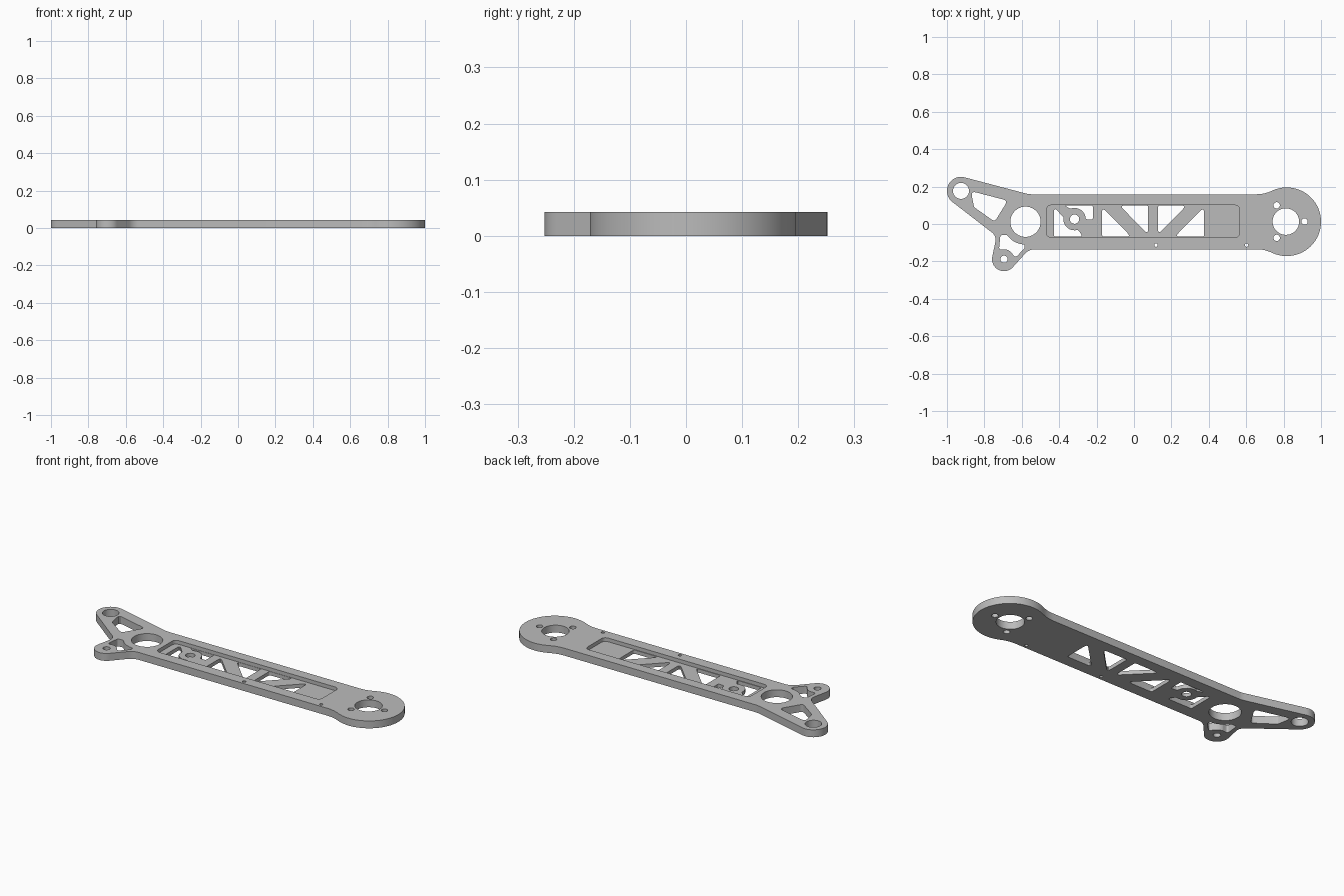
import bpy, bmesh, math
from mathutils import Vector

cube = bpy.data.objects.get("Cube")
if cube:
    bpy.data.objects.remove(cube, do_unlink=True)

THICK = 0.042
FLOOR = 0.021

metal = bpy.data.materials.new("light grey")
metal.use_nodes = True
GREY = (0.5, 0.5, 0.5, 1)
metal.diffuse_color = GREY
metal.node_tree.nodes["Principled BSDF"].inputs["Base Color"].default_value = GREY


def belt(circles, step=0.1):
    """Closed line running tangent round circles; a negative radius is a concave fillet."""
    normals = []
    for i, (x, y, r) in enumerate(circles):
        x2, y2, r2 = circles[(i + 1) % len(circles)]
        d = Vector((x2 - x, y2 - y))
        u = d.normalized()
        a = max(-1, min(1, (r - r2) / d.length))
        normals.append(u * a + Vector((u.y, -u.x)) * math.sqrt(1 - a * a))
    points = []
    for i, (x, y, r) in enumerate(circles):
        start = math.atan2(normals[i - 1].y, normals[i - 1].x)
        end = math.atan2(normals[i].y, normals[i].x)
        sweep = (end - start) % math.tau if r > 0 else -((start - end) % math.tau)
        n = max(2, math.ceil(abs(sweep) / step))
        for k in range(n + 1):
            t = start + sweep * k / n
            points.append((x + r * math.cos(t), y + r * math.sin(t)))
    return points


def rounded(corners, radius, steps=5):
    """Polygon with filleted corners."""
    pts = [Vector(c) for c in corners]
    out = []
    for i, p in enumerate(pts):
        a, b = pts[i - 1] - p, pts[(i + 1) % len(pts)] - p
        half = a.angle(b) / 2
        cut = min(radius / math.tan(half), 0.45 * min(a.length, b.length))
        s, e = p + a.normalized() * cut, p + b.normalized() * cut
        for k in range(steps + 1):
            t = k / steps
            out.append(tuple(s * (1 - t) ** 2 + p * (2 * t * (1 - t)) + e * t * t))
    return out


def circle(x, y, r, n=40):
    return [(x + r * math.cos(math.tau * k / n), y + r * math.sin(math.tau * k / n)) for k in range(n)]


def arc(x, y, r, start, end, n=8):
    angles = [math.radians(start + (end - start) * k / n) for k in range(n + 1)]
    return [(x + r * math.cos(t), y + r * math.sin(t)) for t in angles]


def prism(name, outlines, z0, z1):
    """One object holding an upright prism for each outline."""
    bm = bmesh.new()
    for outline in outlines:
        base = bm.faces.new([bm.verts.new((x, y, z0)) for x, y in outline])
        top = bmesh.ops.extrude_face_region(bm, geom=[base])["geom"]
        bmesh.ops.translate(bm, vec=(0, 0, z1 - z0),
                            verts=[v for v in top if isinstance(v, bmesh.types.BMVert)])
    bmesh.ops.remove_doubles(bm, verts=bm.verts, dist=1e-5)
    bmesh.ops.recalc_face_normals(bm, faces=bm.faces)
    mesh = bpy.data.meshes.new(name)
    bm.to_mesh(mesh)
    bm.free()
    mesh.materials.append(metal)
    obj = bpy.data.objects.new(name, mesh)
    bpy.context.collection.objects.link(obj)
    return obj


# Outer contour: round head, straight bar, long and short mounting ears
arm = prism("arm_plate", [belt([
    (0.8165, 0.012, 0.1835),
    (0.655, 0.349, -0.19),
    (-0.55, 0.259, -0.1),
    (-0.925, 0.177, 0.075),
    (-0.79, -0.085, -0.05),
    (-0.695, -0.188, 0.064),
    (-0.53, -0.205, -0.07),
    (0.655, -0.325, -0.19),
])], 0, THICK)

# Round holes: head hub and its screws, pivot, ears, boss, pins
holes = [circle(*c) for c in (
    (0.812, 0.013, 0.071), (0.763, 0.1, 0.017), (0.763, -0.074, 0.017), (0.912, 0.013, 0.017),
    (-0.58, 0.012, 0.081), (-0.925, 0.177, 0.043), (-0.695, -0.188, 0.019),
    (-0.318, 0.026, 0.025), (0.118, -0.113, 0.009), (0.602, -0.113, 0.009),
)]

# Lightening slots in the two ears
holes.append(rounded([(-0.872, 0.176), (-0.675, 0.125), (-0.745, 0.012), (-0.855, 0.09)], 0.018))
holes.append(rounded([(-0.714, -0.06)] + arc(-0.58, 0.012, 0.122, 215, 268)
                     + [(-0.585, -0.13), (-0.634, -0.18)]
                     + arc(-0.695, -0.188, 0.053, 35, 85) + [(-0.722, -0.138)], 0.012))

# Truss cutouts in the pocket floor
LOW, HIGH = -0.068, 0.099
for corners in (
    [(-0.171, 0.09), (-0.171, LOW), (-0.015, LOW)],
    [(-0.077, HIGH), (0.076, HIGH), (0.076, -0.056)],
    [(0.128, HIGH), (0.281, HIGH), (0.128, -0.056)],
    [(0.218, LOW), (0.375, LOW), (0.375, 0.09)],
):
    holes.append(rounded(corners, 0.012))

# Bay whose diagonal carries the round boss
holes.append(rounded([(-0.428, 0.09), (-0.428, LOW), (-0.272, LOW)]
                     + arc(-0.318, 0.026, 0.06, -72, -190), 0.01))
holes.append(rounded([(-0.372, HIGH), (-0.22, HIGH), (-0.22, 0.022)]
                     + arc(-0.318, 0.026, 0.06, 0, 112), 0.01))

# Shallow rounded pocket in the upper side
pocket = rounded([(-0.468, -0.072), (0.565, -0.072), (0.565, 0.101), (-0.468, 0.101)], 0.03, 8)

cutters = [prism("hole_cutters", holes, -0.1, 0.1),
           prism("pocket_cutter", [pocket], FLOOR, 0.1)]
bpy.context.view_layer.objects.active = arm
for cutter in cutters:
    cutter.hide_render = True
    mod = arm.modifiers.new(cutter.name, "BOOLEAN")
    mod.operation = "DIFFERENCE"
    mod.solver = "EXACT"
    mod.object = cutter
    bpy.ops.object.modifier_apply(modifier=mod.name)
for cutter in cutters:
    bpy.data.objects.remove(cutter, do_unlink=True)

bpy.ops.object.select_all(action="DESELECT")
arm.select_set(True)
bpy.ops.object.shade_smooth_by_angle(angle=math.radians(30))
